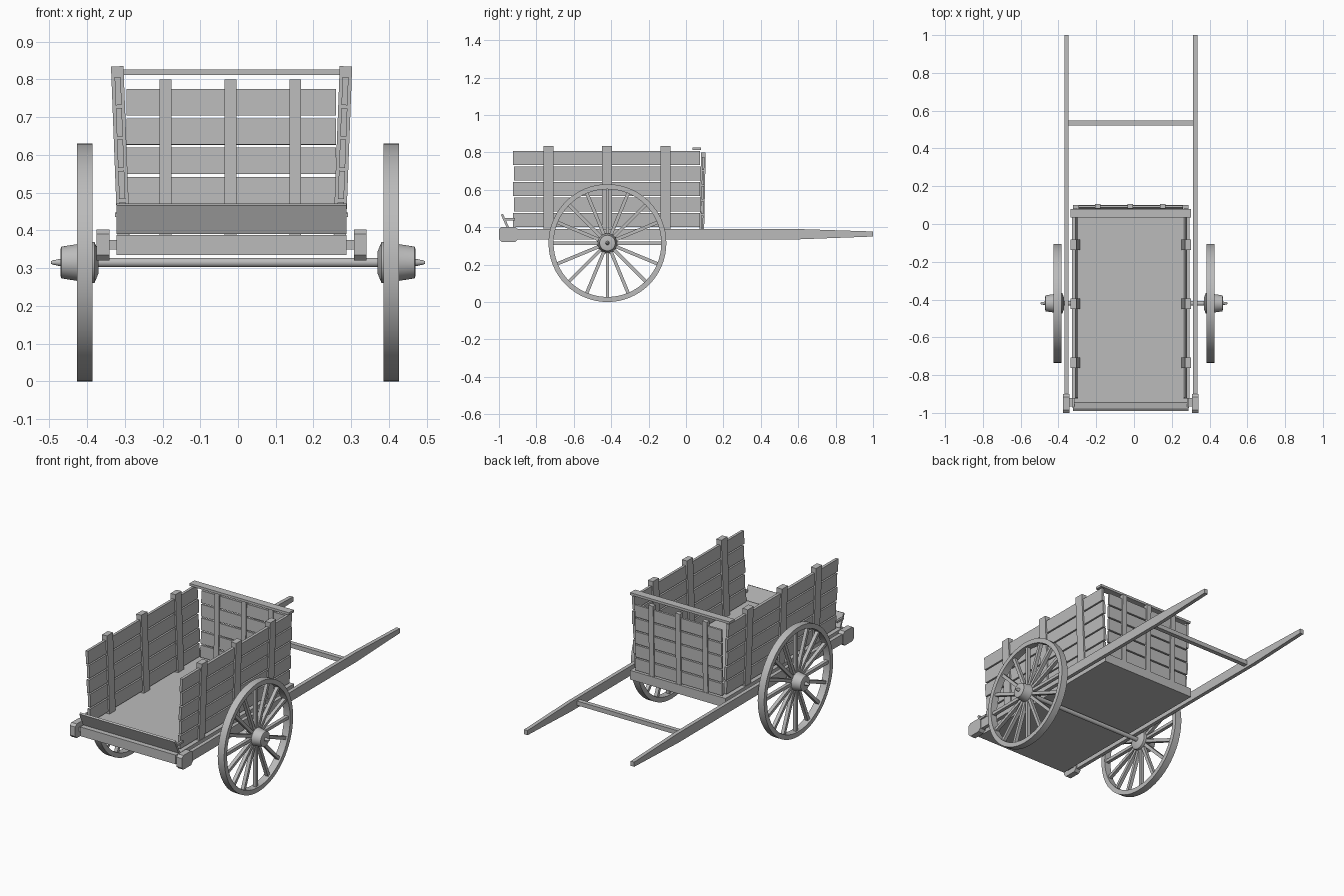
import bpy, bmesh, math
from mathutils import Vector, Matrix

cube = bpy.data.objects.get("Cube")
if cube:
    bpy.data.objects.remove(cube, do_unlink=True)

wood = bpy.data.materials.new("grey_wood")
wood.use_nodes = True
wood.diffuse_color = (0.5, 0.5, 0.5, 1)
wood.node_tree.nodes["Principled BSDF"].inputs["Base Color"].default_value = (0.5, 0.5, 0.5, 1)

BODY_X = -0.017          # the body sits slightly off the wheel centre
WHEEL_Y, RADIUS = -0.42, 0.315


def finish(name, bm, smooth=False):
    bmesh.ops.recalc_face_normals(bm, faces=bm.faces[:])
    mesh = bpy.data.meshes.new(name)
    bm.to_mesh(mesh)
    bm.free()
    mesh.materials.append(wood)
    obj = bpy.data.objects.new(name, mesh)
    bpy.context.collection.objects.link(obj)
    if smooth:
        bpy.ops.object.select_all(action='DESELECT')
        obj.select_set(True)
        bpy.context.view_layer.objects.active = obj
        bpy.ops.object.shade_smooth_by_angle(angle=math.radians(35))
    return obj


def add_box(bm, x, y, z, turn=Matrix()):
    """Box between (low, high) limits on each axis, optionally transformed."""
    lo, hi = Vector((x[0], y[0], z[0])), Vector((x[1], y[1], z[1]))
    mat = turn @ Matrix.Translation((lo + hi) / 2) @ Matrix.Diagonal((*(hi - lo), 1))
    return bmesh.ops.create_cube(bm, size=1, matrix=mat)["verts"]


def box(name, x, y, z, turn=Matrix()):
    bm = bmesh.new()
    add_box(bm, x, y, z, turn)
    return finish(name, bm)


def prism(name, profile, x0, x1):
    """Extrude a (y, z) outline along x."""
    bm = bmesh.new()
    face = bm.faces.new([bm.verts.new((x0, y, z)) for y, z in profile])
    new = bmesh.ops.extrude_face_region(bm, geom=[face])["geom"]
    bmesh.ops.translate(bm, vec=(x1 - x0, 0, 0),
                        verts=[v for v in new if isinstance(v, bmesh.types.BMVert)])
    return finish(name, bm)


def lathe(name, profile, closed=False, steps=48):
    """Spin an (x, radius) profile around the axle line."""
    bm = bmesh.new()
    verts = [bm.verts.new((x, WHEEL_Y, RADIUS + r)) for x, r in profile]
    edges = [bm.edges.new(pair) for pair in zip(verts, verts[1:])]
    if closed:
        edges.append(bm.edges.new((verts[-1], verts[0])))
    bmesh.ops.spin(bm, geom=verts + edges, cent=(0, WHEEL_Y, RADIUS), axis=(1, 0, 0),
                   angle=math.tau, steps=steps)
    bmesh.ops.remove_doubles(bm, verts=bm.verts[:], dist=0.0002)
    return finish(name, bm, True)


# Bed and front cross beam
box("bed", (BODY_X - 0.305, BODY_X + 0.305), (-0.98, 0.1), (0.335, 0.388))
box("cross_beam", (BODY_X - 0.33, BODY_X + 0.33), (-0.965, -0.92), (0.35, 0.375))

# Wheels, hubs and spokes
for side, s in (("right", -1), ("left", 1)):
    lathe(side + "_rim", [(s * x, r) for x, r in
          ((0.385, 0.288), (0.385, RADIUS), (0.426, RADIUS), (0.426, 0.288))], True, 64)
    lathe(side + "_hub", [(s * x, r) for x, r in
          ((0.37, 0), (0.37, 0.03), (0.38, 0.054), (0.39, 0.056), (0.43, 0.048),
           (0.468, 0.042), (0.47, 0.036), (0.47, 0.01), (0.488, 0.006), (0.495, 0.004), (0.495, 0))])
    bm = bmesh.new()
    for i in range(16):
        turn = (Matrix.Translation((s * 0.405, WHEEL_Y, RADIUS))
                @ Matrix.Rotation(math.tau * i / 16, 4, 'X'))
        add_box(bm, (-0.01, 0.01), (-0.009, 0.009), (0.04, 0.295), turn)
    finish(side + "_spokes", bm)
lathe("axle", [(-0.39, 0), (-0.39, 0.0125), (0.39, 0.0125), (0.39, 0)], steps=16)

# Shafts with rounded end blocks
for side, s in (("right", -1), ("left", 1)):
    mid = BODY_X + s * 0.341
    prism(side + "_shaft", [(-0.95, 0.335), (0.6, 0.335), (1.0, 0.35), (1.0, 0.377), (0.6, 0.39),
                            (-0.95, 0.39)], mid - 0.011, mid + 0.011)
    prism(side + "_shaft_end", [(-1.0, 0.335), (-0.985, 0.32), (-0.915, 0.32), (-0.9, 0.335),
                                (-0.9, 0.39), (-0.915, 0.402), (-0.985, 0.402), (-1.0, 0.39)],
          mid - 0.017, mid + 0.017)
box("shaft_crossbar", (BODY_X - 0.335, BODY_X + 0.335), (0.522, 0.548), (0.35, 0.375))

# Leaning side walls: five planks threaded through three posts
for side, s in (("right", -1), ("left", 1)):
    lean = Matrix.Translation((BODY_X + s * 0.286, 0, 0.388)) @ Matrix.Rotation(s * 0.038, 4, 'Y')
    planks, posts = bmesh.new(), bmesh.new()
    for i in range(5):
        low = 0.012 + i * 0.083
        end = 0.006 * (i % 2)
        add_box(planks, (-0.008, 0.008), (-0.925 + end, 0.075 + end), (low, low + 0.075), lean)
    for y in (-0.735, -0.422, -0.11):
        add_box(posts, (-0.0165, 0.0165), (y - 0.027, y + 0.027), (0, 0.447), lean)
    finish(side + "_wall_planks", planks)
    finish(side + "_wall_posts", posts)

# Back wall and its top rail
tilt = Matrix.Translation((BODY_X, 0.085, 0.388)) @ Matrix.Rotation(-0.02, 4, 'X')
planks, posts = bmesh.new(), bmesh.new()
for i in range(5):
    low = 0.005 + i * 0.078
    add_box(planks, (-0.278, 0.276), (-0.006, 0.006), (low, low + 0.07), tilt)
for x in (-0.175, -0.003, 0.169):
    add_box(posts, (x - 0.0155, x + 0.0155), (-0.012, 0.012), (0, 0.412), tilt)
finish("back_wall_planks", planks)
finish("back_wall_posts", posts)
box("back_top_rail", (BODY_X - 0.318, BODY_X + 0.318), (0.035, 0.08), (0.812, 0.826))

# Low front board leaning outward, with side brackets
tilt = Matrix.Translation((BODY_X, -0.95, 0.393)) @ Matrix.Rotation(0.42, 4, 'X')
box("front_board", (-0.305, 0.305), (-0.006, 0.006), (0, 0.083), tilt)
for side, s in (("right", -1), ("left", 1)):
    x = BODY_X + s * 0.303
    box(side + "_board_bracket", (x - 0.006, x + 0.006), (-0.975, -0.915), (0.436, 0.448))
